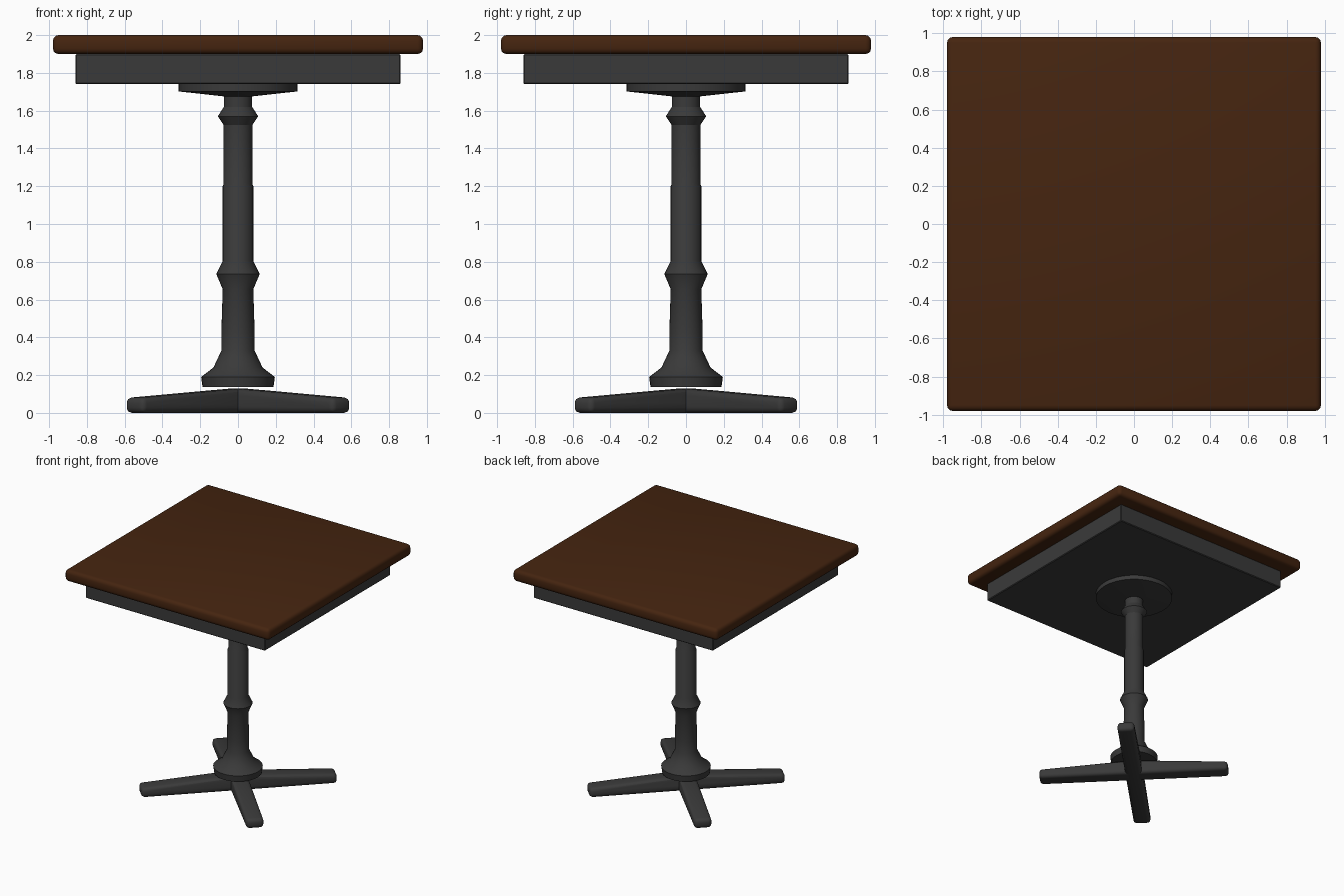
import bpy, bmesh, math
from mathutils import Matrix

if "Cube" in bpy.data.objects:
    bpy.data.objects.remove(bpy.data.objects["Cube"])


def material(name, rgb):
    m = bpy.data.materials.new(name)
    m.diffuse_color = (*rgb, 1)
    m.use_nodes = True
    m.node_tree.nodes["Principled BSDF"].inputs["Base Color"].default_value = m.diffuse_color
    return m


WOOD = material("dark brown wood", (0.06, 0.018, 0.005))
IRON = material("black iron", (0.042, 0.042, 0.042))


def finish(name, bm, mat, bevel=0, segments=3):
    """Turn a bmesh into a named object, with optional rounded edges."""
    bmesh.ops.recalc_face_normals(bm, faces=bm.faces)
    mesh = bpy.data.meshes.new(name)
    bm.to_mesh(mesh)
    bm.free()
    ob = bpy.data.objects.new(name, mesh)
    bpy.context.collection.objects.link(ob)
    mesh.materials.append(mat)
    if bevel:
        mod = ob.modifiers.new("rounded edges", 'BEVEL')
        mod.width, mod.segments = bevel, segments
        mod.limit_method, mod.angle_limit = 'ANGLE', math.radians(30)
    bpy.ops.object.select_all(action='DESELECT')
    ob.select_set(True)
    bpy.context.view_layer.objects.active = ob
    if bevel:
        bpy.ops.object.modifier_apply(modifier="rounded edges")
    bpy.ops.object.shade_smooth_by_angle(angle=math.radians(30))
    return ob


def slab(name, half, z0, z1, mat, bevel, segments=3):
    bm = bmesh.new()
    bmesh.ops.create_cube(bm, size=1, matrix=Matrix.Translation((0, 0, (z0 + z1) / 2))
                          @ Matrix.Diagonal((2 * half, 2 * half, z1 - z0, 1)))
    return finish(name, bm, mat, bevel, segments)


def lathe(name, profile, mat, sides=32):
    """Spin (radius, height) points around z and cap both ends."""
    bm = bmesh.new()
    rings = [[bm.verts.new((r * math.cos(math.tau * i / sides),
                            r * math.sin(math.tau * i / sides), z))
              for i in range(sides)] for r, z in profile]
    for a, b in zip(rings, rings[1:]):
        for i in range(sides):
            j = (i + 1) % sides
            bm.faces.new((a[i], a[j], b[j], b[i]))
    bm.faces.new(rings[0])
    bm.faces.new(rings[-1])
    return finish(name, bm, mat)


def foot_beam(name, angle, length=0.78, width=0.14):
    """Low gabled beam crossing the centre, making two opposite feet."""
    bm = bmesh.new()
    outline = [(-length, 0), (length, 0), (length, 0.08), (0, 0.13), (-length, 0.08)]
    face = bm.faces.new([bm.verts.new((x, -width / 2, z)) for x, z in outline])
    side = bmesh.ops.extrude_face_region(bm, geom=[face])
    verts = [v for v in side["geom"] if isinstance(v, bmesh.types.BMVert)]
    bmesh.ops.translate(bm, verts=verts, vec=(0, width, 0))
    bmesh.ops.rotate(bm, verts=bm.verts, matrix=Matrix.Rotation(angle, 3, 'Z'))
    return finish(name, bm, IRON, 0.028)


# Square top and the frame below it
slab("table_top", 0.98, 1.90, 2.0, WOOD, 0.03)
slab("apron", 0.86, 1.74, 1.90, IRON, 0.006, 1)

# Round mounting plate under the frame
lathe("mounting_plate", [(0.07, 1.675), (0.315, 1.702), (0.315, 1.745)], IRON)

# Turned column with two collars and a flared base
lathe("column", [(0.188, 0.137), (0.195, 0.19), (0.13, 0.24), (0.088, 0.33),
                 (0.088, 0.43), (0.081, 0.655), (0.115, 0.735), (0.081, 0.805),
                 (0.081, 1.20), (0.076, 1.21), (0.076, 1.525), (0.107, 1.57),
                 (0.075, 1.62), (0.075, 1.69)], IRON)

# Four diagonal feet from two crossing beams
for side, deg in (("left", 45), ("right", -45)):
    foot_beam("feet_" + side + "_diagonal", math.radians(deg))
